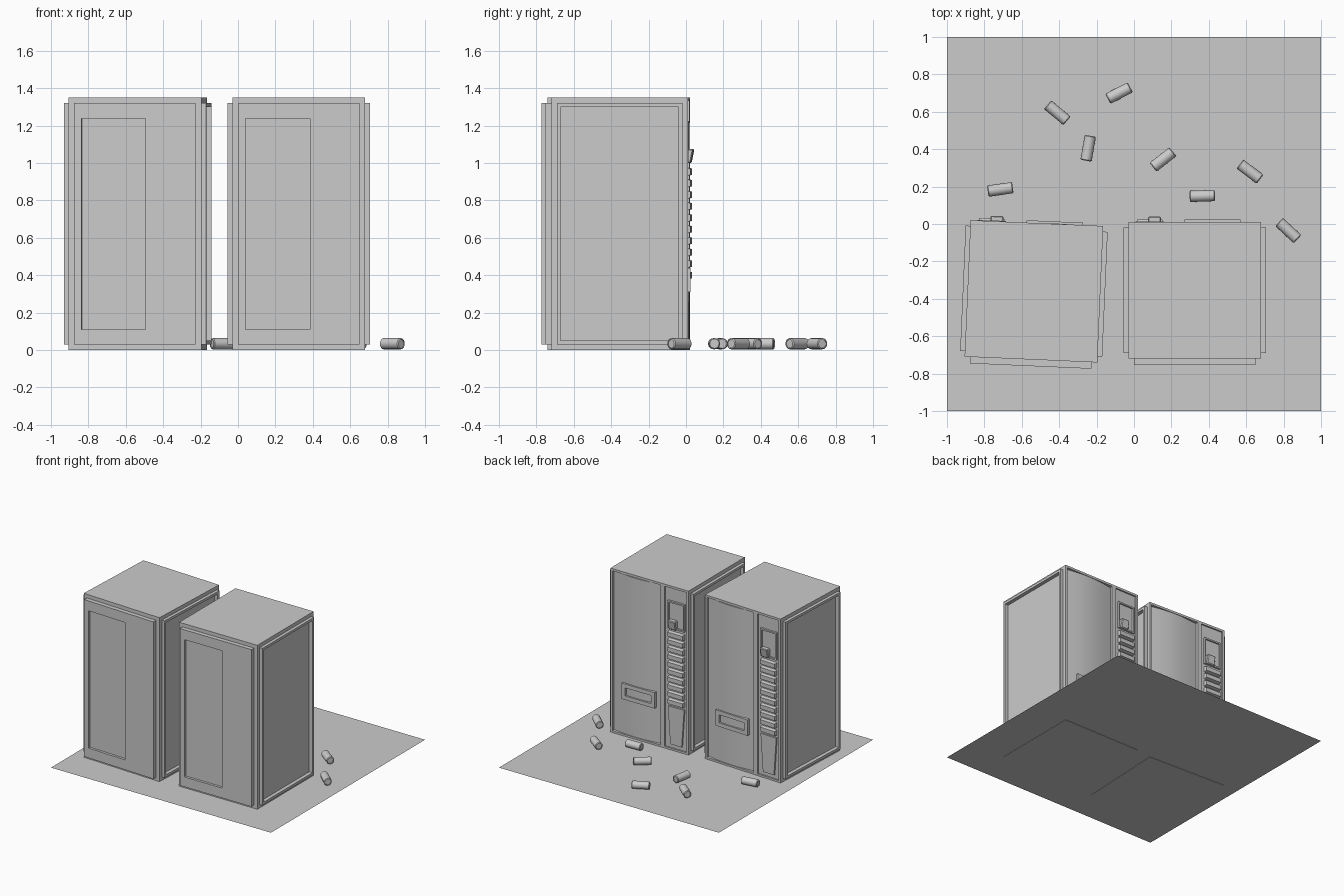
import bpy, bmesh
from math import radians, pi, sin
from mathutils import Matrix, Vector

if "Cube" in bpy.data.objects:
    bpy.data.objects.remove(bpy.data.objects["Cube"])

MACHINES = [((0.325, -0.355), 0.0), ((-0.535, -0.36), -2.5)]


def finish(bm, name, angle=30):
    bmesh.ops.recalc_face_normals(bm, faces=bm.faces)
    me = bpy.data.meshes.new(name)
    bm.to_mesh(me)
    bm.free()
    me.shade_smooth()
    me.set_sharp_from_angle(angle=radians(angle))
    return me


def place(me, name, matrix):
    ob = bpy.data.objects.new(name, me)
    bpy.context.collection.objects.link(ob)
    ob.matrix_world = matrix
    return ob


def on_machines(me):
    for i, ((x, y), a) in enumerate(MACHINES):
        m = Matrix.Translation((x, y, 0)) @ Matrix.Rotation(radians(a), 4, 'Z')
        place(me, f"{me.name}_{i + 1}", m)


def box(bm, x0, x1, y0, y1, z0, z1):
    m = Matrix.Translation(((x0 + x1) / 2, (y0 + y1) / 2, (z0 + z1) / 2))
    m = m @ Matrix.Diagonal((x1 - x0, y1 - y0, z1 - z0, 1))
    return bmesh.ops.create_cube(bm, size=1, matrix=m)["verts"]


def facing(bm, d):
    bm.normal_update()
    return [f for f in bm.faces if f.normal.dot(Vector(d)) > 0.99]


def inset(bm, f, t, depth=0.0):
    bm.normal_update()
    bmesh.ops.inset_region(bm, faces=[f], thickness=t, use_even_offset=True)
    bm.normal_update()
    move = f.normal * depth
    if depth:
        r = bmesh.ops.extrude_discrete_faces(bm, faces=[f])
        f = r["faces"][0]
        bmesh.ops.translate(bm, vec=move, verts=f.verts)
    return f


def prism(bm, pts, z0, z1):
    vs = [bm.verts.new((x, y, z0)) for x, y in pts]
    f = bm.faces.new(vs)
    r = bmesh.ops.extrude_face_region(bm, geom=[f])["geom"]
    bmesh.ops.translate(bm, vec=(0, 0, z1 - z0),
                        verts=[v for v in r if isinstance(v, bmesh.types.BMVert)])


# ground sheet
bm = bmesh.new()
bmesh.ops.create_grid(bm, x_segments=1, y_segments=1, size=1)
place(finish(bm, "floor"), "floor", Matrix.Translation((0, 0, 0.003)))

# cabinet: framed sides, raised back with service recess, split front
bm = bmesh.new()
box(bm, -0.355, 0.355, -0.365, 0.365, 0, 1.35)
for s in (-1, 1):
    f = inset(bm, facing(bm, (s, 0, 0))[0], 0.03, 0.025)
    inset(bm, f, 0.02, -0.03)
back = inset(bm, [f for f in facing(bm, (0, -1, 0)) if f.calc_area() > 0.5][0], 0.03, 0.035)
bmesh.ops.inset_region(bm, faces=[back], thickness=0.02)
for v in back.verts:
    v.co.x = 0.06 if v.co.x > 0 else -0.285
    v.co.z = 1.24 if v.co.z > 0.6 else 0.11
inset(bm, back, 0.001, -0.02)
front = [f for f in facing(bm, (0, 1, 0)) if f.calc_area() > 0.5][0]
bmesh.ops.bisect_plane(bm, geom=[front] + list(front.edges) + list(front.verts),
                       plane_co=(-0.12, 0, 0), plane_no=(1, 0, 0))
for f in [f for f in facing(bm, (0, 1, 0)) if f.calc_area() > 0.2]:
    door = f.calc_center_median().x > 0
    inset(bm, f, 0.018, -0.03 if door else -0.012)
on_machines(finish(bm, "cabinet"))

# bowed door
bm = bmesh.new()
arc = [(-0.1 + 0.435 * i / 12, 0.345 + 0.022 * sin(pi * i / 12)) for i in range(13)]
prism(bm, [(-0.1, 0.33)] + arc + [(0.335, 0.33)], 0.022, 1.328)
on_machines(finish(bm, "door"))

# delivery slot with recessed flap
bm = bmesh.new()
box(bm, -0.055, 0.245, 0.34, 0.378, 0.31, 0.44)
inset(bm, facing(bm, (0, 1, 0))[0], 0.012)
f = max(facing(bm, (0, 1, 0)), key=lambda f: f.calc_area())
inset(bm, f, 0.02, -0.022)
on_machines(finish(bm, "delivery_slot"))

# payment panel and sloped coin hood
bm = bmesh.new()
box(bm, -0.318, -0.165, 0.345, 0.369, 1.0, 1.225)
inset(bm, facing(bm, (0, 1, 0))[0], 0.012, -0.012)
on_machines(finish(bm, "payment_panel"))
bm = bmesh.new()
for v in box(bm, -0.25, -0.18, 0.345, 0.395, 1.0, 1.075):
    if v.co.y > 0.37 and v.co.z < 1.03:
        v.co.y -= 0.015
bmesh.ops.bevel(bm, geom=bm.edges[:], offset=0.006, segments=1, affect='EDGES')
on_machines(finish(bm, "coin_hood"))

# stack of selection buttons
bm = bmesh.new()
for i in range(10):
    z = 0.375 + i * 0.0615
    for v in box(bm, -0.315, -0.168, 0.345, 0.379, z, z + 0.05):
        if v.co.y > 0.37:
            v.co.z += 0.008 if v.co.z < z + 0.02 else -0.008
            v.co.x += 0.006 if v.co.x < -0.24 else -0.006
on_machines(finish(bm, "selection_buttons"))

# tapered kick panel below the buttons
bm = bmesh.new()
for v in box(bm, -0.315, -0.168, 0.345, 0.366, 0.05, 0.36):
    if v.co.z < 0.2:
        v.co.x += 0.022 if v.co.x < -0.24 else -0.022
on_machines(finish(bm, "kick_panel"))

# scattered cans
bm = bmesh.new()
bmesh.ops.create_cone(bm, cap_ends=True, segments=16, radius1=0.03, radius2=0.03, depth=0.135,
                      matrix=Matrix.Rotation(pi / 2, 4, 'Y'))
caps = [f for f in bm.faces if len(f.verts) > 4]
bmesh.ops.bevel(bm, geom=list({e for f in caps for e in f.edges}), offset=0.005,
                segments=1, affect='EDGES')
for f in [f for f in bm.faces if len(f.verts) > 4]:
    inset(bm, f, 0.003, -0.004)
can = finish(bm, "can")
CANS = [(-0.715, 0.185, 8), (-0.41, 0.595, -40), (-0.245, 0.405, 80), (-0.08, 0.70, 27),
        (0.155, 0.345, 38), (0.365, 0.15, 2), (0.62, 0.28, -37), (0.825, -0.035, -43)]
for i, (x, y, a) in enumerate(CANS):
    place(can, f"can_{i + 1}",
          Matrix.Translation((x, y, 0.034)) @ Matrix.Rotation(radians(a), 4, 'Z'))
